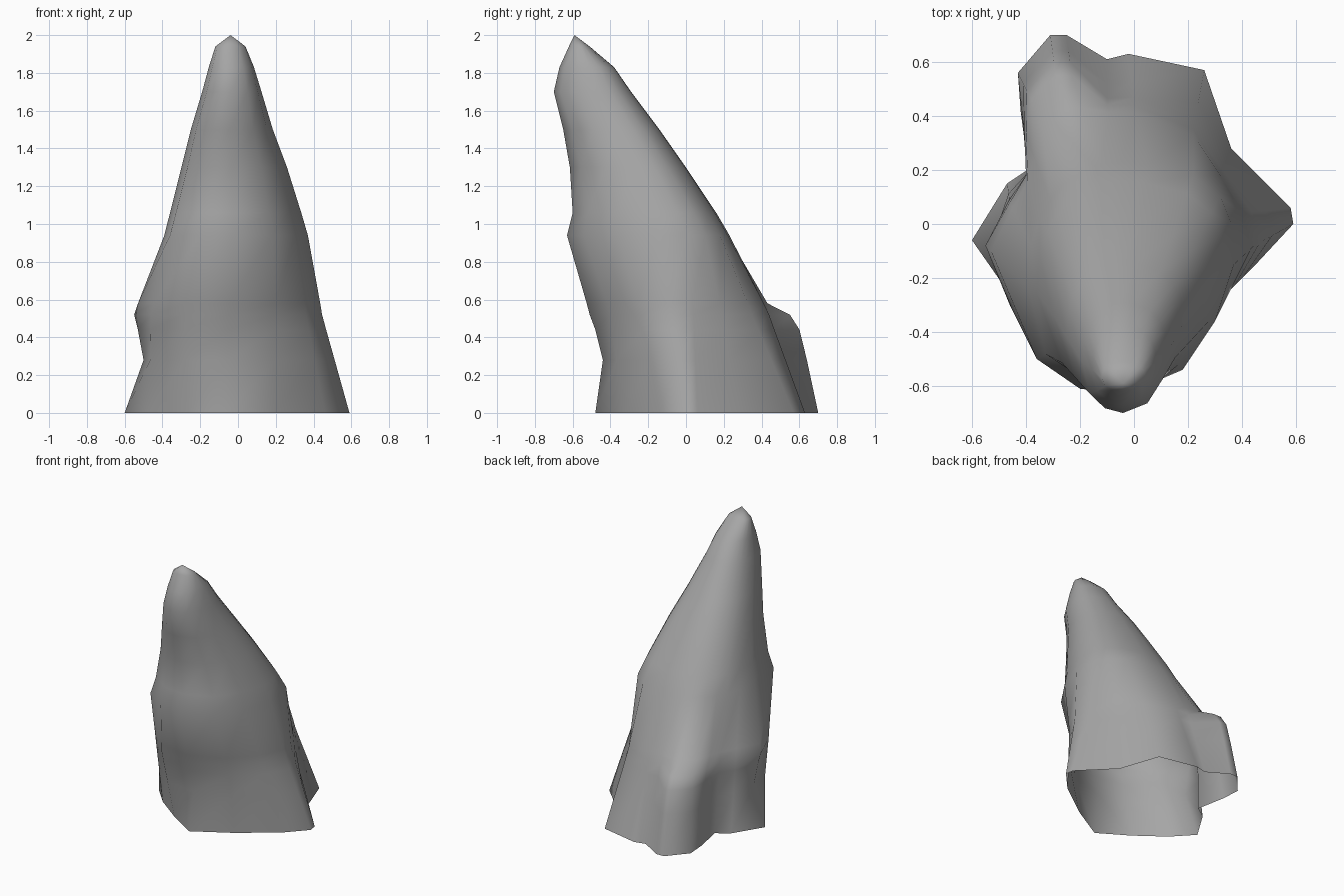
import bpy
import bmesh
from mathutils import Vector

default_cube = bpy.data.objects.get("Cube")
if default_cube:
    bpy.data.objects.remove(default_cube, do_unlink=True)

# Key outlines, running from the front point round by +x
BASE = [(-.06, -.48), (.2, -.33), (.46, -.14), (.59, 0), (.58, .06), (.36, .28),
        (.26, .57), (-.02, .63), (-.1, .61), (-.25, .7), (-.31, .7), (-.43, .56),
        (-.42, .42), (-.38, .21), (-.47, .15), (-.6, -.06), (-.47, -.2), (-.27, -.35)]
WAIST = [(-.05, -.51), (.2, -.4), (.36, -.24), (.445, -.08), (.41, .04), (.32, .19),
         (.22, .35), (0, .44), (-.1, .44), (-.23, .55), (-.29, .55), (-.38, .46),
         (-.4, .33), (-.4, .18), (-.46, .08), (-.55, -.08), (-.46, -.3), (-.29, -.47)]
SHELF = [(-.03, -.63), (.18, -.54), (.3, -.36), (.37, -.15), (.36, 0), (.32, .1),
         (.22, .18), (.05, .22), (-.05, .23), (-.12, .22), (-.19, .2), (-.26, .15),
         (-.31, .09), (-.35, .02), (-.38, -.08), (-.39, -.24), (-.36, -.5), (-.2, -.61)]
COUNT = len(BASE)
BUTTRESS = range(9, 13)


def blend(first, second, amount, buttress_amount):
    """Mix two outlines; the rear buttress uses its own amount."""
    return [Vector(a).lerp(Vector(b), buttress_amount if i in BUTTRESS else amount)
            for i, (a, b) in enumerate(zip(first, second))]


def undercut(outline, side, front):
    """Trim an outline at the -x side and the front."""
    return [Vector((max(p.x, side), max(p.y, front))) for p in outline]


def spire_ring(left, right, front, back, roundness):
    """Fit the shelf shape to an extent, rounding it towards an ellipse."""
    xs, ys = zip(*SHELF)
    middle = Vector((min(xs) + max(xs), min(ys) + max(ys))) / 2
    half = Vector((max(xs) - min(xs), max(ys) - min(ys))) / 2
    ring = []
    for x, y in SHELF:
        unit = Vector(((x - middle.x) / half.x, (y - middle.y) / half.y))
        unit = unit.lerp(unit.normalized(), roundness)
        ring.append(Vector(((left + right) / 2 + unit.x * (right - left) / 2,
                            (front + back) / 2 + unit.y * (back - front) / 2)))
    return ring


# Broad foot with the buttress, then the overhanging shelf
rings = [
    (0, blend(BASE, WAIST, 0, 0)),
    (.28, undercut(blend(BASE, WAIST, .54, .4), -.5, -.44)),
    (.44, undercut(blend(BASE, WAIST, .85, .66), -.53, -.48)),
    (.52, blend(BASE, WAIST, 1, 1)),
    (.58, blend(WAIST, SHELF, .13, .36)),
    (.94, blend(WAIST, SHELF, 1, 1)),
]

# Leaning spire: height, left, right, front, back, roundness
for height, *extent in [
    (1.06, -.36, .335, -.6, .16, .1),
    (1.3, -.3, .26, -.615, 0, .3),
    (1.5, -.25, .185, -.65, -.14, .4),
    (1.7, -.19, .125, -.7, -.29, .6),
    (1.83, -.155, .085, -.67, -.38, .6),
    (1.94, -.12, .04, -.62, -.51, .6),
]:
    rings.append((height, spire_ring(*extent)))

# Skin the rings and close the tip, leaving the underside open
bm = bmesh.new()
loops = [[bm.verts.new((p.x, p.y, z)) for p in outline] for z, outline in rings]
for lower, upper in zip(loops, loops[1:]):
    for i in range(COUNT):
        j = (i + 1) % COUNT
        bm.faces.new((lower[i], lower[j], upper[j], upper[i]))
tip = bm.verts.new((-.04, -.59, 2))
for i in range(COUNT):
    bm.faces.new((loops[-1][i], loops[-1][(i + 1) % COUNT], tip))
for face in bm.faces:
    face.smooth = True

mesh = bpy.data.meshes.new("rock_spire")
bm.to_mesh(mesh)
bm.free()
rock = bpy.data.objects.new("rock_spire", mesh)
bpy.context.collection.objects.link(rock)

# Plain grey stone
stone = bpy.data.materials.new("grey_stone")
stone.use_nodes = True
colour = (.38, .38, .38, 1)
stone.diffuse_color = colour
shader = stone.node_tree.nodes["Principled BSDF"]
shader.inputs["Base Color"].default_value = colour
shader.inputs["Roughness"].default_value = .9
mesh.materials.append(stone)
